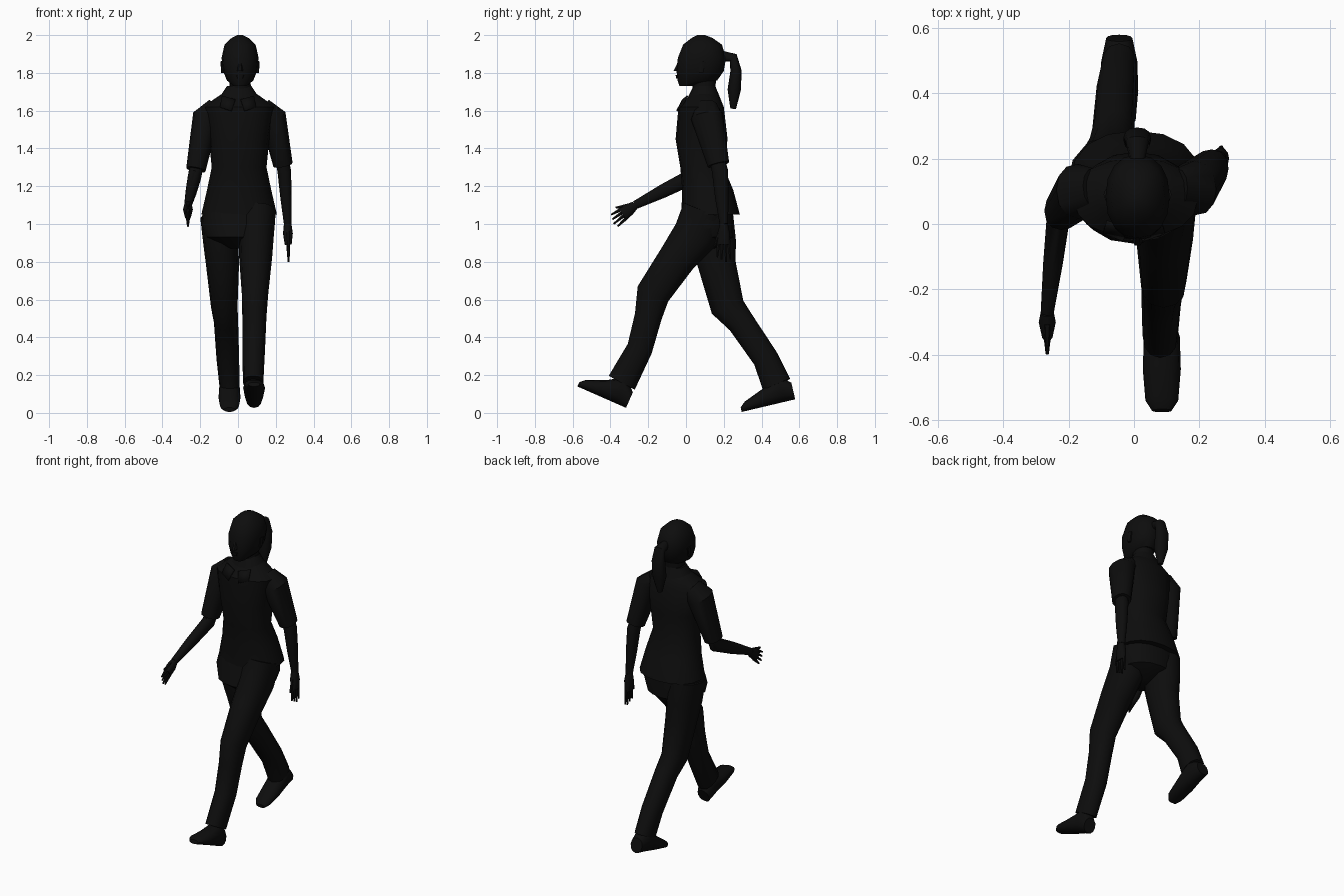
import bpy, bmesh, math
from mathutils import Vector

cube = bpy.data.objects.get("Cube")
if cube:
    bpy.data.objects.remove(cube, do_unlink=True)

black = bpy.data.materials.new("matte_black")
black.use_nodes = True
black.diffuse_color = (.004, .004, .004, 1)
shader = black.node_tree.nodes["Principled BSDF"]
shader.inputs["Base Color"].default_value = black.diffuse_color
shader.inputs["Roughness"].default_value = .9

UP = Vector((0, 0, 1))
SIDES = {"right": -1, "left": 1}


def finish(name, bm):
    bmesh.ops.recalc_face_normals(bm, faces=bm.faces)
    mesh = bpy.data.meshes.new(name)
    bm.to_mesh(mesh)
    bm.free()
    mesh.materials.append(black)
    obj = bpy.data.objects.new(name, mesh)
    bpy.context.collection.objects.link(obj)
    bpy.ops.object.select_all(action="DESELECT")
    obj.select_set(True)
    bpy.context.view_layer.objects.active = obj
    bpy.ops.object.shade_smooth_by_angle(angle=math.radians(40))
    return obj


def cross_frame(direction):
    """Sideways and depth directions of a section across the given direction."""
    forward = direction.normalized()
    sideways = Vector((1, 0, 0))
    sideways = (sideways - forward * sideways.dot(forward)).normalized()
    return sideways, forward.cross(sideways)


def limb(name, path, sizes, axis=None, sides=12):
    """Skin slightly squared ovals (half width, half depth) strung along a path."""
    def squared(value):
        return math.copysign(abs(value) ** .9, value)
    bm = bmesh.new()
    path = [Vector(point) for point in path]
    last = len(path) - 1
    rows = []
    for k, (centre, (width, depth)) in enumerate(zip(path, sizes)):
        tangent = axis or path[min(k + 1, last)] - path[max(k - 1, 0)]
        sideways, across = cross_frame(tangent)
        row = []
        for i in range(sides):
            angle = math.tau * i / sides
            row.append(bm.verts.new(centre + sideways * width * squared(math.cos(angle))
                                    + across * depth * squared(math.sin(angle))))
        rows.append(row)
    for lower, upper in zip(rows, rows[1:]):
        for i in range(sides):
            j = (i + 1) % sides
            bm.faces.new((lower[i], lower[j], upper[j], upper[i]))
    bm.faces.new(rows[0])
    bm.faces.new(rows[-1])
    return finish(name, bm)


def stack(name, middle, levels):
    """Level sections, each given by height, front, back and half width."""
    path = [(middle, (front + back) / 2, z) for z, front, back, width in levels]
    sizes = [(width, (back - front) / 2) for z, front, back, width in levels]
    limb(name, path, sizes, axis=UP, sides=16)


def leg(label, hip_x, ankle_x, profile):
    """Trouser leg through side-on points from hip to ankle."""
    sizes = [(.1, .12), (.093, .12), (.087, .1), (.07, .09), (.064, .072), (.06, .068), (.054, .078)]
    last = len(profile) - 1
    path = [(hip_x + (ankle_x - hip_x) * k / last, y, z) for k, (y, z) in enumerate(profile)]
    limb(label + "_trouser_leg", path, sizes)


def shoe(label, heel, toe):
    """Flat sole from heel to toe with a tapering upper."""
    heel, toe = Vector(heel), Vector(toe)
    rise = cross_frame(toe - heel)[1]
    shape = [(-.03, .04, .045), (.2, .055, .075), (.55, .058, .045), (.9, .05, .025), (1, .03, .012)]
    path = [heel.lerp(toe, along) + rise * height for along, width, height in shape]
    sizes = [(width, height) for along, width, height in shape]
    limb(label + "_shoe", path, sizes, axis=toe - heel)


def arm(label, neckward, shoulder, elbow, wrist, tips):
    """Short sleeve, bare forearm, palm, four fingers and a thumb."""
    neckward, shoulder, elbow, wrist, tips = map(Vector, (neckward, shoulder, elbow, wrist, tips))
    cuff = shoulder.lerp(elbow, .88)
    limb(label + "_sleeve", [neckward, shoulder, cuff], [(.05, .06), (.07, .085), (.052, .058)])
    limb(label + "_forearm",
         [shoulder.lerp(elbow, .8), elbow, elbow.lerp(wrist, .5), wrist],
         [(.036, .04), (.036, .043), (.03, .036), (.02, .022)])
    limb(label + "_palm", [wrist, wrist.lerp(tips, .25), wrist.lerp(tips, .55)],
         [(.02, .022), (.026, .032), (.018, .036)])
    across = cross_frame(tips - wrist)[1]
    for i in range(4):
        spread = across * (i - 1.5) * .018
        reach = 1 - .06 * abs(i - 1)
        limb(f"{label}_finger_{i + 1}",
             [wrist.lerp(tips, .5) + spread, wrist.lerp(tips, reach) + spread * 1.3],
             [(.011, .011), (.005, .005)], sides=6)
    limb(label + "_thumb",
         [wrist.lerp(tips, .2) + across * .02, wrist.lerp(tips, .6) + across * .05],
         [(.012, .012), (.006, .006)], sides=6)


# Head, face and tied-back hair
stack("head", .011, [
    (1.73, -.035, .04, .035),
    (1.76, -.045, .165, .07),
    (1.81, -.05, .2, .09),
    (1.88, -.043, .212, .098),
    (1.95, -.015, .19, .082),
    (1.985, .03, .14, .045),
    (2, .06, .1, .015)])
stack("neck", .011, [(1.78, .03, .16, .055), (1.64, .04, .15, .06)])
limb("nose", [(.011, -.035, 1.86), (.011, -.052, 1.81)], [(.008, .008), (.016, .016)], axis=UP, sides=6)
limb("lips", [(.011, -.045, 1.79), (.011, -.045, 1.77)], [(.024, .01), (.018, .008)], axis=UP, sides=8)
for label, side in SIDES.items():
    ear_x = .011 + side * .092
    limb(label + "_ear", [(ear_x, .08, 1.8), (ear_x, .09, 1.86)], [(.008, .012), (.012, .018)], sides=6)
limb("ponytail",
     [(.01, .18, 1.89), (.01, .25, 1.88), (.01, .265, 1.81), (.01, .255, 1.71), (.01, .25, 1.61)],
     [(.02, .03), (.035, .026), (.042, .03), (.042, .035), (.015, .015)])

# Loose shirt with an open collar
stack("shirt", .006, [
    (1.71, .05, .15, .06),
    (1.67, .01, .18, .12),
    (1.62, -.04, .2, .19),
    (1.45, -.055, .22, .16),
    (1.3, -.03, .2, .145),
    (1.18, -.02, .25, .17),
    (1.05, -.025, .285, .2)])
stack("collar", .006, [(1.73, .04, .155, .065), (1.67, .01, .18, .105)])
for label, side in SIDES.items():
    bm = bmesh.new()
    corners = [(.015, -.02, 1.66), (.085, .005, 1.68), (.095, -.03, 1.62), (.035, -.052, 1.6)]
    bm.faces.new([bm.verts.new((side * x, y, z)) for x, y, z in corners])
    lapel = finish(label + "_lapel", bm)
    lapel.modifiers.new("thickness", "SOLIDIFY").thickness = .008

# Trousers and shoes in mid stride
stack("trouser_seat", 0, [
    (1.1, -.01, .25, .18),
    (1, -.04, .25, .197),
    (.93, -.06, .25, .17),
    (.87, .02, .15, .05)])
leg("left", .1, .08, [(.1, 1.07), (.05, .94), (-.045, .82), (-.175, .63), (-.2, .51), (-.245, .34), (-.34, .16)])
leg("right", -.1, -.045, [(.13, 1.04), (.145, .9), (.165, .78), (.22, .56), (.29, .48), (.42, .29), (.48, .15)])
shoe("left", (.085, -.325, .03), (.085, -.575, .14))
shoe("right", (-.045, .57, .07), (-.045, .295, .005))

# Left arm hangs back, right arm swings forward
arm("left", (.13, .11, 1.62), (.185, .11, 1.57), (.245, .18, 1.28), (.263, .2, 1), (.268, .2, .8))
arm("right", (-.12, .11, 1.62), (-.17, .1, 1.57), (-.23, .03, 1.25), (-.265, -.27, 1.1), (-.265, -.39, 1.01))
